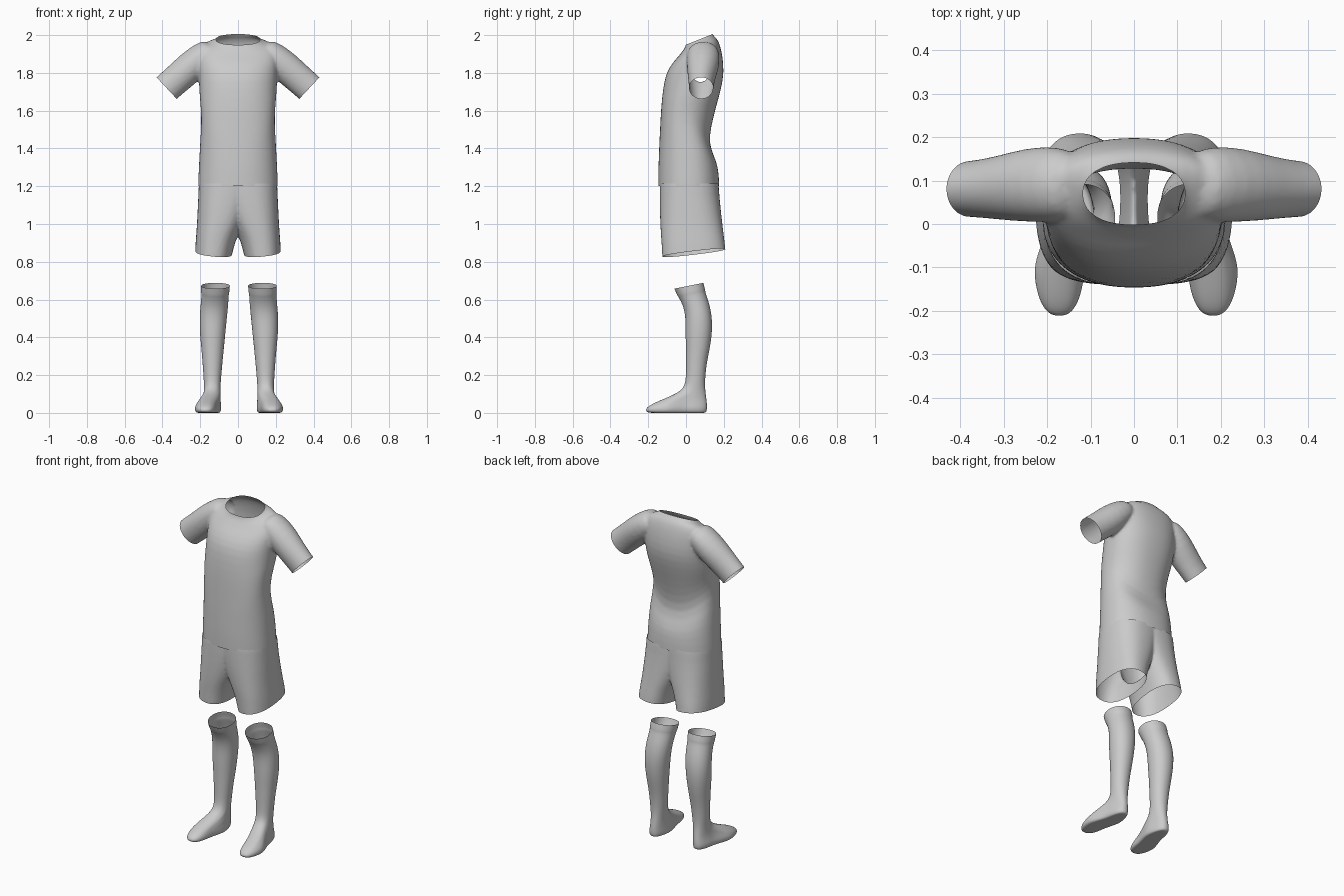
import bpy, bmesh, math
from mathutils import Vector

if "Cube" in bpy.data.objects:
    bpy.data.objects.remove(bpy.data.objects["Cube"])

SEG = 32


def spow(v, p):
    return math.copysign(abs(v) ** p, v)


def ring(x0, x1, y0, y1, z, tilt=0.0, sag=0.0, n=2.3):
    """Horizontal superellipse, optionally tilted front-to-back or sagging in the middle."""
    cx, cy, rx, ry = (x0 + x1) / 2, (y0 + y1) / 2, (x1 - x0) / 2, (y1 - y0) / 2
    pts = []
    for i in range(SEG):
        a = 2 * math.pi * i / SEG
        c, s = math.cos(a), math.sin(a)
        y = cy + ry * spow(s, 2 / n)
        pts.append(Vector((cx + rx * spow(c, 2 / n), y,
                           z + tilt * (y - 0.07) + sag * c * c)))
    return pts


def loft(bm, rings, cap_start=True, cap_end=True):
    rows = [[bm.verts.new(p) for p in r] for r in rings]
    for a, b in zip(rows, rows[1:]):
        for i in range(SEG):
            j = (i + 1) % SEG
            bm.faces.new((a[i], a[j], b[j], b[i]))
    if cap_start:
        bm.faces.new(rows[0][::-1])
    if cap_end:
        bm.faces.new(rows[-1])


def flip(rings, off=0.0):
    return [[Vector((off - p.x, p.y, p.z)) for p in r] for r in rings]


def to_object(name, bm):
    bmesh.ops.recalc_face_normals(bm, faces=bm.faces)
    me = bpy.data.meshes.new(name)
    bm.to_mesh(me)
    bm.free()
    for p in me.polygons:
        p.use_smooth = True
    ob = bpy.data.objects.new(name, me)
    bpy.context.collection.objects.link(ob)
    return ob


def cut(bm, co, no, keep_test):
    """Open the cloth at a plane, only where keep_test(face centre) holds."""
    faces = [f for f in bm.faces if keep_test(f.calc_center_median())]
    edges = {e for f in faces for e in f.edges}
    verts = {v for f in faces for v in f.verts}
    bmesh.ops.bisect_plane(bm, geom=list(verts) + list(edges) + faces,
                           plane_co=co, plane_no=no, clear_outer=True)


def fused_cloth(name, tubes, cuts, smooth):
    """Fuse closed tubes into one skin, then cut the openings."""
    bm = bmesh.new()
    for t in tubes:
        loft(bm, t)
    ob = to_object(name, bm)
    ob.modifiers.new("sub", 'SUBSURF').levels = 1
    rm = ob.modifiers.new("fuse", 'REMESH')
    rm.mode, rm.voxel_size = 'VOXEL', 0.009
    sm = ob.modifiers.new("soft", 'SMOOTH')
    sm.factor, sm.iterations = 0.5, smooth
    dg = bpy.context.evaluated_depsgraph_get()
    me = bpy.data.meshes.new_from_object(ob.evaluated_get(dg))
    ob.modifiers.clear()
    bm = bmesh.new()
    bm.from_mesh(me)
    for c in cuts:
        cut(bm, *c)
    bm.to_mesh(ob.data)
    bm.free()
    for p in ob.data.polygons:
        p.use_smooth = True
    bpy.data.meshes.remove(me)
    return ob


# Shirt torso: z, half width, front y, back y, tilt, sag
torso = [ring(-w, w, f, b, z, t, s) for z, w, f, b, t, s in [
    (1.08, .213, -.147, .180, 0, 0),
    (1.20, .213, -.147, .178, 0, 0),
    (1.29, .207, -.147, .172, 0, .03),
    (1.34, .202, -.145, .158, 0, .08),
    (1.42, .194, -.142, .120, 0, .12),
    (1.52, .198, -.137, .134, 0, .10),
    (1.62, .203, -.132, .160, 0, .05),
    (1.72, .206, -.122, .188, 0, 0),
    (1.80, .210, -.106, .202, 0, 0),
    (1.87, .215, -.070, .195, .1, 0),
    (1.915, .212, -.040, .182, .25, 0),
    (1.945, .190, -.020, .167, .35, 0),
    (1.962, .145, -.006, .150, .4, 0),
    (1.976, .105, .000, .137, .4, 0),
    (2.04, .092, .004, .130, .4, 0)]]

# Sleeve: distance along the arm, centre y, half height, half depth
axis, up = Vector((.75, 0, -.66)).normalized(), Vector((.66, 0, .75)).normalized()
start = Vector((.175, 0, 1.898))
sleeve = []
for d, cy, rh, ry in [(-.06, .09, .055, .07), (.0, .092, .075, .088),
                      (.09, .09, .084, .086), (.18, .083, .08, .073),
                      (.27, .08, .079, .063), (.36, .08, .079, .062)]:
    sleeve.append([start + axis * d + Vector((0, cy + ry * math.sin(a), 0)) + up * rh * math.cos(a)
                   for a in (2 * math.pi * i / SEG for i in range(SEG))])

fused_cloth("shirt", [torso, sleeve, flip(sleeve)], [
    (Vector((0, 0, 1.2)), Vector((0, 0, -1)), lambda c: c.z < 1.4),
    (Vector((0, .07, 1.977)), Vector((0, -.4, 1)).normalized(), lambda c: c.z > 1.9 and abs(c.x) < .2),
    (Vector((.383, 0, 1.725)), Vector((.73, 0, -.68)), lambda c: c.x > .27),
    (Vector((-.383, 0, 1.725)), Vector((-.73, 0, -.68)), lambda c: c.x < -.27)], 4)

# Shorts leg: z, inner x, outer x, front y, back y
leg = [ring(a, b, f, k, z, 0, 0, 2.4) for z, a, b, f, k in [
    (1.32, -.11, .206, -.138, .168),
    (1.20, -.11, .208, -.140, .173),
    (1.10, -.075, .213, -.140, .182),
    (1.01, -.035, .217, -.137, .192),
    (.95, -.004, .221, -.134, .199),
    (.90, .016, .225, -.130, .206),
    (.83, .034, .228, -.126, .213),
    (.74, .050, .230, -.122, .218)]]
fused_cloth("shorts", [leg, flip(leg)], [
    (Vector((0, 0, 1.215)), Vector((0, 0, 1)), lambda c: True),
    (Vector((.13, -.12, .828)), Vector((.1, .12, -1)).normalized(), lambda c: c.x > 0 and c.z < .93),
    (Vector((-.13, -.12, .828)), Vector((-.1, .12, -1)).normalized(), lambda c: c.x < 0 and c.z < .93)], 3)

# Sock: z, inner x, outer x, front y, back y, tilt, squareness
sock = [ring(a, b, f, k, z, t, 0, n) for z, a, b, f, k, t, n in [
    (.684, .053, .205, -.062, .092, .2, 2.1),
    (.642, .056, .206, -.045, .103, .2, 2.1),
    (.636, .059, .203, -.040, .101, .2, 2.1),
    (.57, .062, .208, -.012, .125, .1, 2.1),
    (.50, .069, .214, -.002, .139, 0, 2.1),
    (.42, .077, .212, -.003, .138, 0, 2.1),
    (.34, .085, .204, .000, .126, 0, 2.1),
    (.26, .093, .197, .000, .109, 0, 2.1),
    (.18, .100, .192, .000, .101, 0, 2.1),
    (.135, .101, .191, -.010, .101, 0, 2.1),
    (.105, .102, .192, -.045, .104, 0, 2.2),
    (.075, .100, .196, -.115, .108, 0, 2.3),
    (.050, .098, .202, -.175, .111, 0, 2.4),
    (.028, .096, .208, -.210, .112, 0, 2.5),
    (.010, .097, .206, -.214, .110, 0, 2.5),
    (.000, .104, .198, -.200, .103, 0, 2.5),
    (.000, .120, .182, -.150, .080, 0, 2.3)]]
# Feet turn outward and narrow at the heel
for r in sock[9:]:
    for p in r:
        p.x = .15 + (p.x - .15) * (1 - .9 * max(p.y, -.1)) + .3 * min(max(-p.y, 0), .1)
for name, rings in (("right_sock", flip(sock, .01)), ("left_sock", sock)):
    bm = bmesh.new()
    loft(bm, rings, cap_start=False)
    ob = to_object(name, bm)
    sub = ob.modifiers.new("sub", 'SUBSURF')
    sub.levels = sub.render_levels = 2
